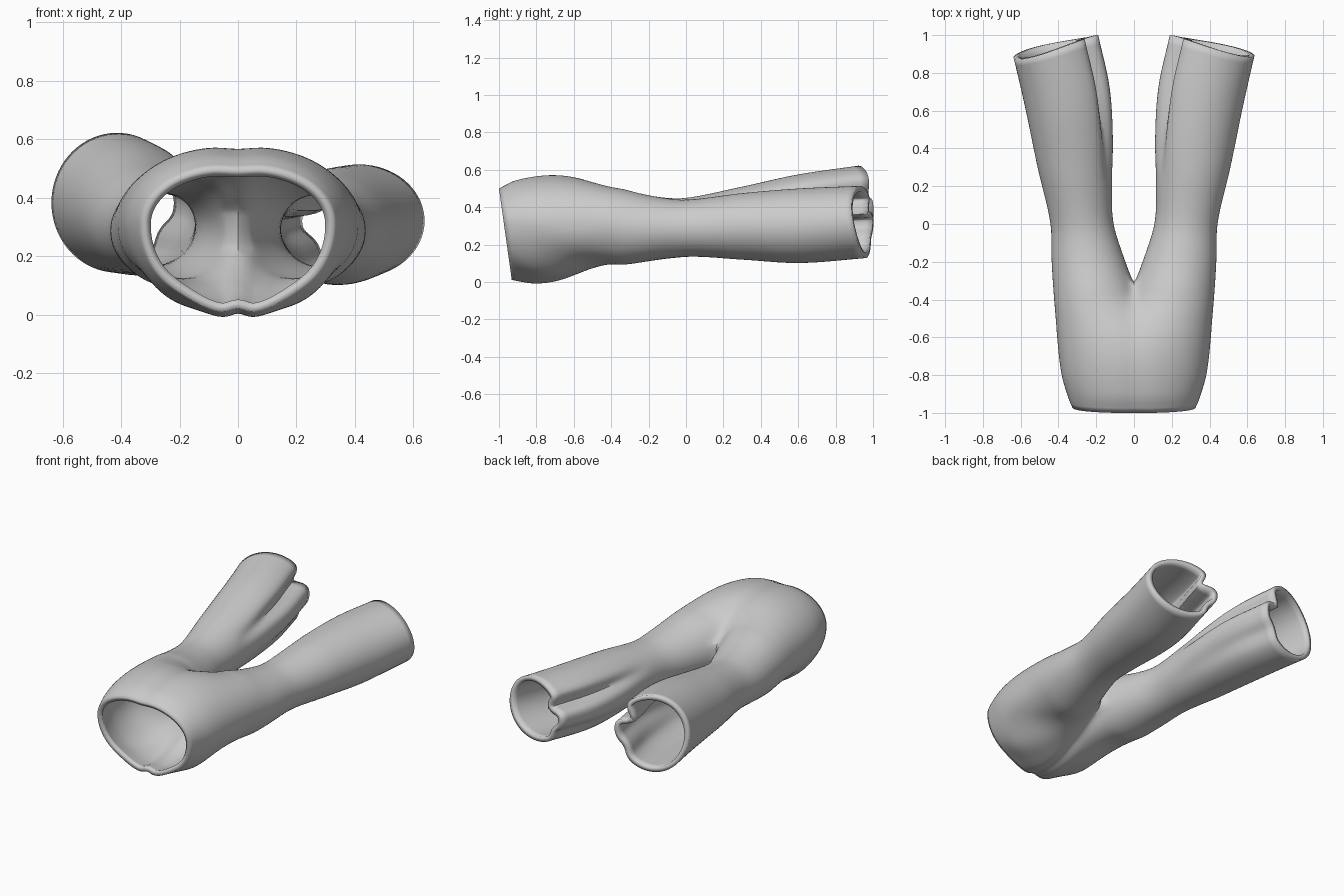
import bpy, bmesh
from math import sin, cos, pi, exp

if "Cube" in bpy.data.objects:
    bpy.data.objects.remove(bpy.data.objects["Cube"])

CROTCH, HEM = -0.34, 0.93
C, K = 61, 9            # points on the outer arc, points on the inside-leg strip
DELTA = 0.4             # half angle of the inside-leg strip

# silhouettes: (y, value)
X_OUT = [(-1, .325), (-.96, .342), (-.8, .385), (-.5, .415), (-.2, .437), (0, .442), (.3, .51), (.6, .57), (.95, .642)]
X_IN = [(-.34, -.008), (-.2, .045), (0, .108), (.2, .117), (.45, .112), (.7, .13), (.95, .195)]
BODY_BOT = [(-1, .005), (-.85, -.014), (-.7, .0), (-.5, .055), (-.3, .095)]
BODY_TOP = [(-1, .505), (-.9, .55), (-.7, .578), (-.5, .556), (-.3, .488), (-.15, .455)]
Z_TOP = {1: BODY_TOP + [(0, .44), (.3, .475), (.6, .50), (.95, .515)],
         -1: BODY_TOP + [(0, .45), (.3, .51), (.6, .575), (.95, .625)]}
Z_BOT = {1: BODY_BOT + [(0, .135), (.3, .12), (.6, .102), (.95, .13)],
         -1: BODY_BOT + [(0, .135), (.3, .135), (.6, .135), (.95, .145)]}


def curve(pts, y):
    """Smooth interpolation through a short list of points."""
    y = min(max(y, pts[0][0]), pts[-1][0])
    i = next(i for i in range(len(pts) - 1) if y <= pts[i + 1][0])

    def slope(j):
        a, b = pts[max(j - 1, 0)], pts[min(j + 1, len(pts) - 1)]
        return (b[1] - a[1]) / (b[0] - a[0])
    (y0, v0), (y1, v1) = pts[i], pts[i + 1]
    h = y1 - y0
    t = (y - y0) / h
    return ((2*t**3 - 3*t**2 + 1) * v0 + (t**3 - 2*t**2 + t) * h * slope(i)
            + (3*t**2 - 2*t**3) * v1 + (t**3 - t**2) * h * slope(i + 1))


def leg_point(y, t, side):
    """Point on a leg section; t runs from the top, outward, round to the inside."""
    x0, x1 = curve(X_IN, y), curve(X_OUT, y)
    zt, zb = curve(Z_TOP[side], y), curve(Z_BOT[side], y)
    a = t % (2 * pi)
    g = min(max((y - .2) / .6, 0), 1)
    # pleat on the inside of the leg: a soft lobe between two grooves
    r = 1 - g * (.34 * exp(-((a - 1.5*pi - .5) / .2)**2) + .12 * exp(-((a - 1.5*pi + .55) / .25)**2))
    x = (x0 + x1) / 2 + (x1 - x0) / 2 * sin(t) * r
    z = (zt + zb) / 2 + (zt - zb) / 2 * cos(t) * r
    f = (x - x0) / (x1 - x0)
    shift = max(y, 0)**3 * (.09 * (1 - f) - .05 * f - .04 * (z - .33) / .2 * f)
    return x, y + shift, z


def body_point(y, u, side):
    """Point on half of the hip section, blending into the leg near the crotch."""
    t = pi * u
    w, zt, zb = curve(X_OUT, y), curve(BODY_TOP, y), curve(BODY_BOT, y)
    zm = .31
    s = max(sin(t), 0)
    x = w * s ** (.85 if u < .5 else 1.1)
    z = zm + ((zt - zm) if u < .5 else (zm - zb)) * cos(t)
    hip = min(max((y + 1) / (CROTCH + 1), 0), 1)
    # soft diagonal folds on the seat, and a centre seam cleft
    z += .008 * sin(24 * x + 9 * y) * s * (u > .5) + .018 * (u > .5) * exp(-(x / .035)**2)
    z -= .008 * exp(-(x / .06)**2) * (u < .5)
    lx, ly, lz = leg_point(y, -(pi/2 - DELTA) + u * (2*pi - 2*DELTA), side)
    b = hip ** 5
    waist = .07 * (.5 - z) / .5 * (1 - hip)**2
    x = x * (1 - b) + max(lx, 0) * b
    if u in (0, 1):
        x = 0
    return x, y + waist, z * (1 - b) + lz * b


bm = bmesh.new()


def bridge(a, b, closed):
    n = len(a)
    for i in range(n if closed else n - 1):
        j = (i + 1) % n
        bm.faces.new((a[i], a[j], b[j], b[i]))


for side in (1, -1):
    def vert(p):
        return bm.verts.new((p[0] * side, p[1], p[2]))
    # hips: open half sections from the waist to the crotch
    rows = []
    for k in range(25):
        y = -1 + (CROTCH + 1) * k / 24
        rows.append([vert(body_point(y, i / (C - 1), side)) for i in range(C)])
    for a, b in zip(rows, rows[1:]):
        bridge(a, b, False)
    # crotch seam: inside strip lies on the centre plane
    top, bot = rows[-1][0].co.z, rows[-1][-1].co.z
    strip = [vert((0, CROTCH + .02 * sin(pi * i / (K + 1)), bot + (top - bot) * i / (K + 1)))
             for i in range(1, K + 1)]
    prev = rows[-1] + strip
    # legs: closed sections down to the hem
    for k in range(1, 33):
        y = CROTCH + (HEM - CROTCH) * k / 32
        start = -(pi/2 - DELTA)
        ts = [start + (2*pi - 2*DELTA) * i / (C - 1) for i in range(C)]
        ts += [ts[-1] + 2 * DELTA * i / (K + 1) for i in range(1, K + 1)]
        ring = [vert(leg_point(y, t, side)) for t in ts]
        bridge(prev, ring, True)
        prev = ring

# weld the centre seam, where both sides share nearly the same heights
seam = [v for v in bm.verts if abs(v.co.x) < 1e-5]
bmesh.ops.remove_doubles(bm, verts=seam, dist=.003)
bmesh.ops.recalc_face_normals(bm, faces=bm.faces)
# ease the crease where hips and legs meet
near = [v for v in bm.verts if -.55 < v.co.y < -.1]
for _ in range(4):
    bmesh.ops.smooth_vert(bm, verts=near, factor=.5, use_axis_x=True, use_axis_y=True, use_axis_z=True)

mesh = bpy.data.meshes.new("trousers")
bm.to_mesh(mesh)
bm.free()
trousers = bpy.data.objects.new("trousers", mesh)
bpy.context.collection.objects.link(trousers)

# cloth thickness, growing inward
solid = trousers.modifiers.new("cloth_thickness", 'SOLIDIFY')
solid.thickness = .03
solid.offset = -1

bpy.context.view_layer.objects.active = trousers
trousers.select_set(True)
bpy.ops.object.shade_smooth_by_angle(angle=.7)
